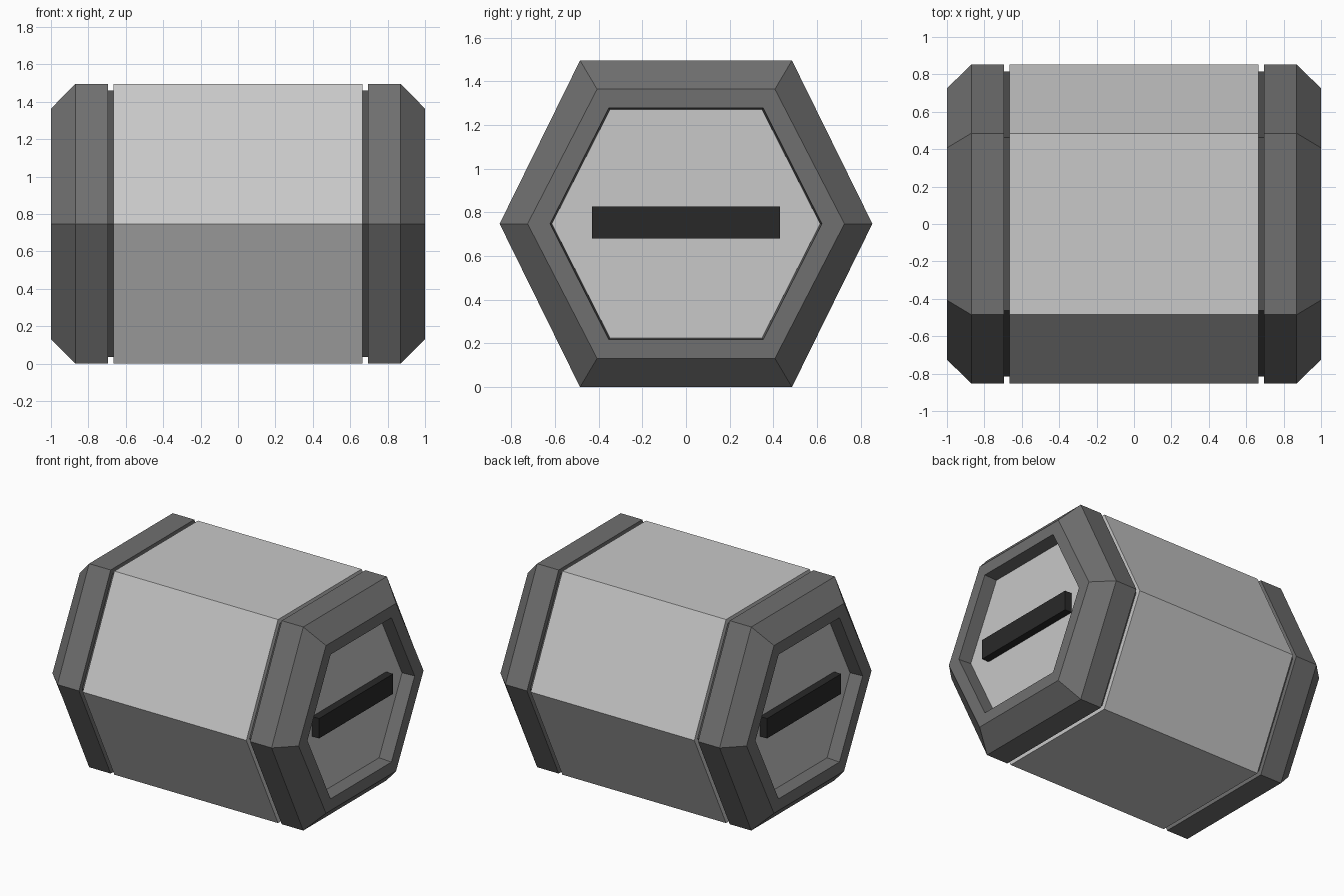
import bpy, bmesh

if "Cube" in bpy.data.objects:
    bpy.data.objects.remove(bpy.data.objects["Cube"])

CZ = 0.7475  # height of the long axis


def material(name, v):
    m = bpy.data.materials.new(name)
    m.diffuse_color = (v, v, v, 1)
    m.use_nodes = True
    m.node_tree.nodes["Principled BSDF"].inputs["Base Color"].default_value = m.diffuse_color
    return m


LIGHT = material("light grey", 0.58)
DARK = material("dark grey", 0.16)
GROOVE = material("charcoal", 0.08)
BLACK = material("black", 0.022)

# Hexagon sizes: half width at the side points, half width of the flats, half height
FULL = (0.853, 0.485, 0.7475)
CORE = (0.815, 0.463, 0.712)
RIM = (0.725, 0.407, 0.616)
OPENING = (0.622, 0.353, 0.53)
INNER = (0.614, 0.348, 0.522)


def hexagon(size):
    w, f, h = size
    return [(w, 0), (f, h), (-f, h), (-w, 0), (-f, -h), (f, -h)]


def loft(name, rings, mat):
    """Join (x, outline) rings along x and close both ends."""
    bm = bmesh.new()
    loops = [[bm.verts.new((x, y, CZ + z)) for y, z in outline] for x, outline in rings]
    for a, b in zip(loops, loops[1:]):
        for i in range(len(a)):
            j = (i + 1) % len(a)
            bm.faces.new((a[i], a[j], b[j], b[i]))
    bm.faces.new(loops[0])
    bm.faces.new(loops[-1])
    bmesh.ops.recalc_face_normals(bm, faces=bm.faces)
    mesh = bpy.data.meshes.new(name)
    bm.to_mesh(mesh)
    bm.free()
    mesh.materials.append(mat)
    ob = bpy.data.objects.new(name, mesh)
    bpy.context.collection.objects.link(ob)


# Main body and the narrower core showing in the grooves
loft("body", [(-0.665, hexagon(FULL)), (0.665, hexagon(FULL))], LIGHT)
loft("groove_core", [(-0.72, hexagon(CORE)), (0.72, hexagon(CORE))], GROOVE)

bar = [(0.43, 0.078), (-0.43, 0.078), (-0.43, -0.068), (0.43, -0.068)]
for side, s in (("right", 1), ("left", -1)):
    # Chamfered end cap with a recess
    loft(side + "_end_cap", [(s * x, hexagon(size)) for x, size in (
        (0.695, FULL), (0.87, FULL), (1.0, RIM), (1.0, OPENING), (0.895, INNER))], DARK)
    # Light panel at the bottom of the recess
    loft(side + "_end_panel", [(s * 0.89, hexagon(INNER)), (s * 0.903, hexagon(INNER))], LIGHT)
    # Black bar across the panel
    loft(side + "_bar", [(s * 0.895, bar), (s * 0.96, bar)], BLACK)
